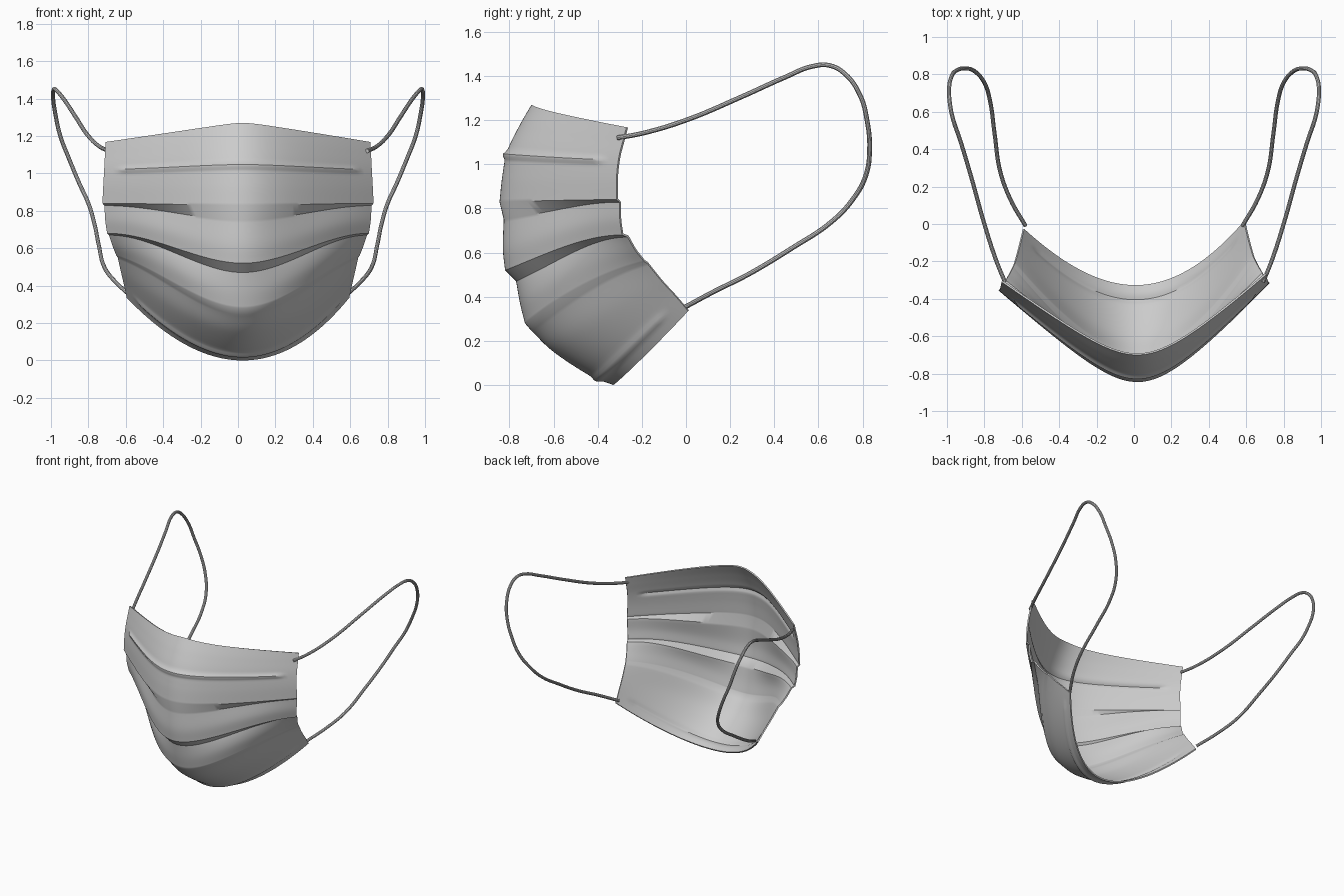
import bpy, math

if "Cube" in bpy.data.objects:
    bpy.data.objects.remove(bpy.data.objects["Cube"])

COLS = 64       # columns across the mask
STEPS = 9       # rows between two control rows


def smooth(t):
    t = max(0.0, min(1.0, t))
    return t * t * (3 - 2 * t)


def hyper(u, a):
    return (math.sqrt(u * u + a * a) - a) / (math.sqrt(1 + a * a) - a)


def catmull(rows, t):
    i = min(int(t), len(rows) - 2)
    f = t - i
    p1, p2 = rows[i], rows[i + 1]
    p0 = rows[i - 1] if i > 0 else [2 * a - b for a, b in zip(p1, p2)]
    p3 = rows[i + 2] if i + 2 < len(rows) else [2 * b - a for a, b in zip(p1, p2)]
    return [0.5 * (2 * b + (c - a) * f + (2 * a - 5 * b + 4 * c - d) * f * f
                   + (3 * b - a - 3 * c + d) * f ** 3)
            for a, b, c, d in zip(p0, p1, p2, p3)]


def surface_point(row, u, bump_y, bump_z):
    """One point across a row: side x, y, z / centre y, z / curve style / inset."""
    xs, ys, zs, yc, zc, w, inset = row
    a = abs(u)
    fy = hyper(a, 0.35 + 1.65 * max(0.0, w - 1))
    if w < 1:
        fz = (1 - w) * hyper(a, 0.08) + w * smooth(a)
    else:
        fz = (2 - w) * smooth(a) + (w - 1) * a * a
    x = xs * u + 0.025 * (1 - u * u)
    y = yc + (ys - yc) * fy + 0.02 * u + inset * 16 * a * a * (1 - a) ** 2
    z = zc + (zs - zc) * fz
    edge = smooth((0.91 - a) / 0.03)
    return (x, y - bump_y * edge, z - bump_z * edge)


# Pleated panels from top to bottom, each a few control rows
PANELS = [
    [(.708, -.29, 1.168, -.70, 1.27, 0, 0), (.711, -.305, 1.11, -.755, 1.175, .3, 0),
     (.715, -.325, 1.03, -.81, 1.06, .6, 0), (.72, -.335, .94, -.832, .95, .8, 0),
     (.725, -.335, .84, -.845, .83, 1, 0)],
    [(.714, -.322, .828, -.826, .75, 1, .025), (.71, -.32, .75, -.83, .62, 1, .008),
     (.70, -.31, .68, -.82, .52, 1, 0)],
    [(.69, -.285, .67, -.77, .47, 1, .01), (.67, -.25, .61, -.752, .37, 1.2, 0),
     (.65, -.21, .56, -.73, .28, 1.4, 0)],
    [(.643, -.195, .55, -.70, .245, 1.4, .01), (.625, -.13, .47, -.60, .15, 1.7, 0),
     (.61, -.07, .405, -.44, .045, 1.9, 0), (.595, -.01, .335, -.33, 0, 2, 0)],
]
# Raised strips: panel index -> (position, width, y push, z push)
RIDGES = {0: (2.15, .14, .016, 0), 3: (2.3, .16, .008, .010)}

# Mask body
verts, faces = [], []
for k, rows in enumerate(PANELS):
    count = (len(rows) - 1) * STEPS
    for i in range(count + 1):
        t = i / STEPS
        row = catmull(rows, t)
        by = bz = 0.0
        if k in RIDGES:
            pos, width, py, pz = RIDGES[k]
            b = math.exp(-((t - pos) / width) ** 2)
            by, bz = py * b, pz * b
        for j in range(COLS + 1):
            verts.append(surface_point(row, 2 * j / COLS - 1, by, bz))
n = COLS + 1
for i in range(len(verts) // n - 1):
    for j in range(COLS):
        a = i * n + j
        faces.append((a, a + n, a + n + 1, a + 1))
mesh = bpy.data.meshes.new("mask_body")
mesh.from_pydata(verts, [], faces)
body = bpy.data.objects.new("mask_body", mesh)
bpy.context.collection.objects.link(body)
solid = body.modifiers.new("thickness", 'SOLIDIFY')
solid.thickness = 0.01
solid.offset = -1

# Ear loops
LOOP = [(.69, -.31, 1.12), (.735, -.2, 1.14), (.80, 0, 1.20), (.87, .25, 1.305),
        (.93, .45, 1.395), (.97, .57, 1.443), (.985, .65, 1.448), (.989, .72, 1.41),
        (.975, .79, 1.31), (.95, .82, 1.2), (.90, .832, 1.07), (.85, .815, .95),
        (.80, .755, .84), (.77, .66, .74), (.745, .48, .62), (.715, .28, .50),
        (.66, .13, .425), (.58, -.01, .35)]


def ear_loop(name, side):
    curve = bpy.data.curves.new(name, 'CURVE')
    curve.dimensions = '3D'
    curve.bevel_depth = 0.011
    curve.bevel_resolution = 3
    curve.resolution_u = 8
    curve.use_fill_caps = True
    spline = curve.splines.new('BEZIER')
    spline.bezier_points.add(len(LOOP) - 1)
    for p, (x, y, z) in zip(spline.bezier_points, LOOP):
        p.co = (side * x, y, z)
        p.handle_left_type = p.handle_right_type = 'AUTO'
    obj = bpy.data.objects.new(name, curve)
    bpy.context.collection.objects.link(obj)
    return obj


parts = [body, ear_loop("ear_loop_right", 1), ear_loop("ear_loop_left", -1)]

# Apply modifiers, then smooth shading with crisp pleat edges
for obj in parts:
    bpy.ops.object.select_all(action='DESELECT')
    obj.select_set(True)
    bpy.context.view_layer.objects.active = obj
    bpy.ops.object.convert(target='MESH')
    bpy.ops.object.shade_smooth_by_angle(angle=math.radians(35))
